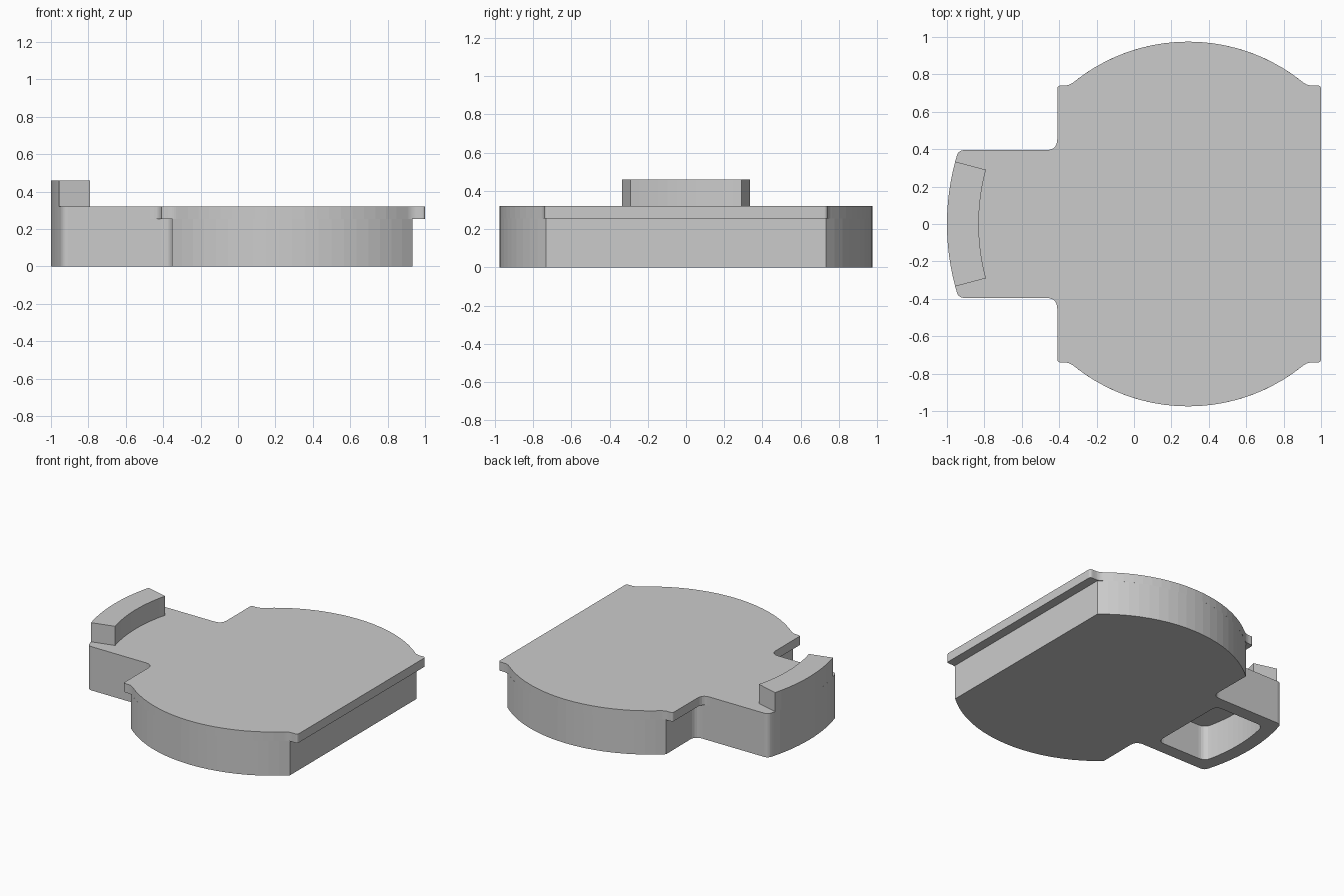
import bpy, bmesh, math

if "Cube" in bpy.data.objects:
    bpy.data.objects.remove(bpy.data.objects["Cube"])

CX = 0.29            # shared centre of all the arcs
R_BODY, R_TAB = 0.975, 1.29
TAB_Y = 0.395
Z_LID, Z_TOP, Z_RIM = 0.255, 0.32, 0.46


def arc(r, a0, a1, n):
    """Arc points about (CX, 0), angles in radians, no rounding."""
    return [(CX + r * math.cos(a0 + (a1 - a0) * i / n),
             r * math.sin(a0 + (a1 - a0) * i / n), 0) for i in range(n + 1)]


def mirrored(half):
    """Close a half outline (y >= 0) with its mirror image."""
    return half + [(x, -y, t) for x, y, t in reversed(half) if abs(y) > 1e-6]


def rounded(pts, n=5):
    """Round every corner (x, y, t) by the trim distance t."""
    out = []
    for i, (x, y, t) in enumerate(pts):
        if t == 0:
            out.append((x, y))
            continue
        ends = []
        for q in (pts[i - 1], pts[(i + 1) % len(pts)]):
            d = math.hypot(q[0] - x, q[1] - y)
            ends.append((x + (q[0] - x) * t / d, y + (q[1] - y) * t / d))
        (ax, ay), (bx, by) = ends
        for k in range(n + 1):
            u = k / n
            out.append(((1-u)**2 * ax + 2*u*(1-u) * x + u*u * bx,
                        (1-u)**2 * ay + 2*u*(1-u) * y + u*u * by))
    return out


def prism(name, pts, z0, z1):
    bm = bmesh.new()
    face = bm.faces.new([bm.verts.new((x, y, z0)) for x, y in rounded(pts)])
    res = bmesh.ops.extrude_face_region(bm, geom=[face])
    for v in res["geom"]:
        if isinstance(v, bmesh.types.BMVert):
            v.co.z = z1
    bmesh.ops.recalc_face_normals(bm, faces=bm.faces)
    mesh = bpy.data.meshes.new(name)
    bm.to_mesh(mesh)
    bm.free()
    obj = bpy.data.objects.new(name, mesh)
    bpy.context.collection.objects.link(obj)
    return obj


def combine(obj, other, operation):
    mod = obj.modifiers.new(operation, 'BOOLEAN')
    mod.operation, mod.solver, mod.object = operation, 'EXACT', other
    bpy.context.view_layer.objects.active = obj
    bpy.ops.object.modifier_apply(modifier=mod.name)
    bpy.data.objects.remove(other)


# Curved end of the tab, shared by lid and body
tab_end = [(CX - math.sqrt(R_TAB**2 - TAB_Y**2), TAB_Y, 0.03)]
tab_end += arc(R_TAB, math.pi - math.asin(0.35 / R_TAB), math.pi, 6)

# Lower body: clipped disc with tab
a = math.acos(0.6425 / R_BODY)
body = prism("body", mirrored(
    arc(R_BODY, a, math.pi - a, 20) + [(-0.35, TAB_Y, 0.06)] + tab_end), 0, Z_LID)

# Open pocket under the tab
pocket = prism("pocket_cutter", mirrored(
    [(-0.46, 0.30, 0.05), (CX - math.sqrt(1.19**2 - 0.09), 0.30, 0.05)]
    + arc(1.19, math.pi - math.asin(0.24 / 1.19), math.pi, 5)), -0.1, 0.4)
combine(body, pocket, 'DIFFERENCE')

# Lid plate with overhanging straight flanges
b = math.acos(0.61 / R_BODY)
lid = prism("lid", mirrored(
    [(1.0, 0.74, 0.018), (0.925, 0.74, 0.03)] + arc(R_BODY, b, math.pi - b, 20)
    + [(-0.345, 0.74, 0.03), (-0.41, 0.74, 0.018), (-0.41, TAB_Y, 0.06)]
    + tab_end), Z_LID, Z_TOP)
combine(body, lid, 'UNION')
body.name = "body_with_lid"

# Raised curved lip on the tab
w = math.radians(15)
prism("curved_lip", arc(R_TAB, math.pi - w, math.pi + w, 12)
      + arc(1.12, math.pi + w, math.pi - w, 12), Z_TOP, Z_RIM)
